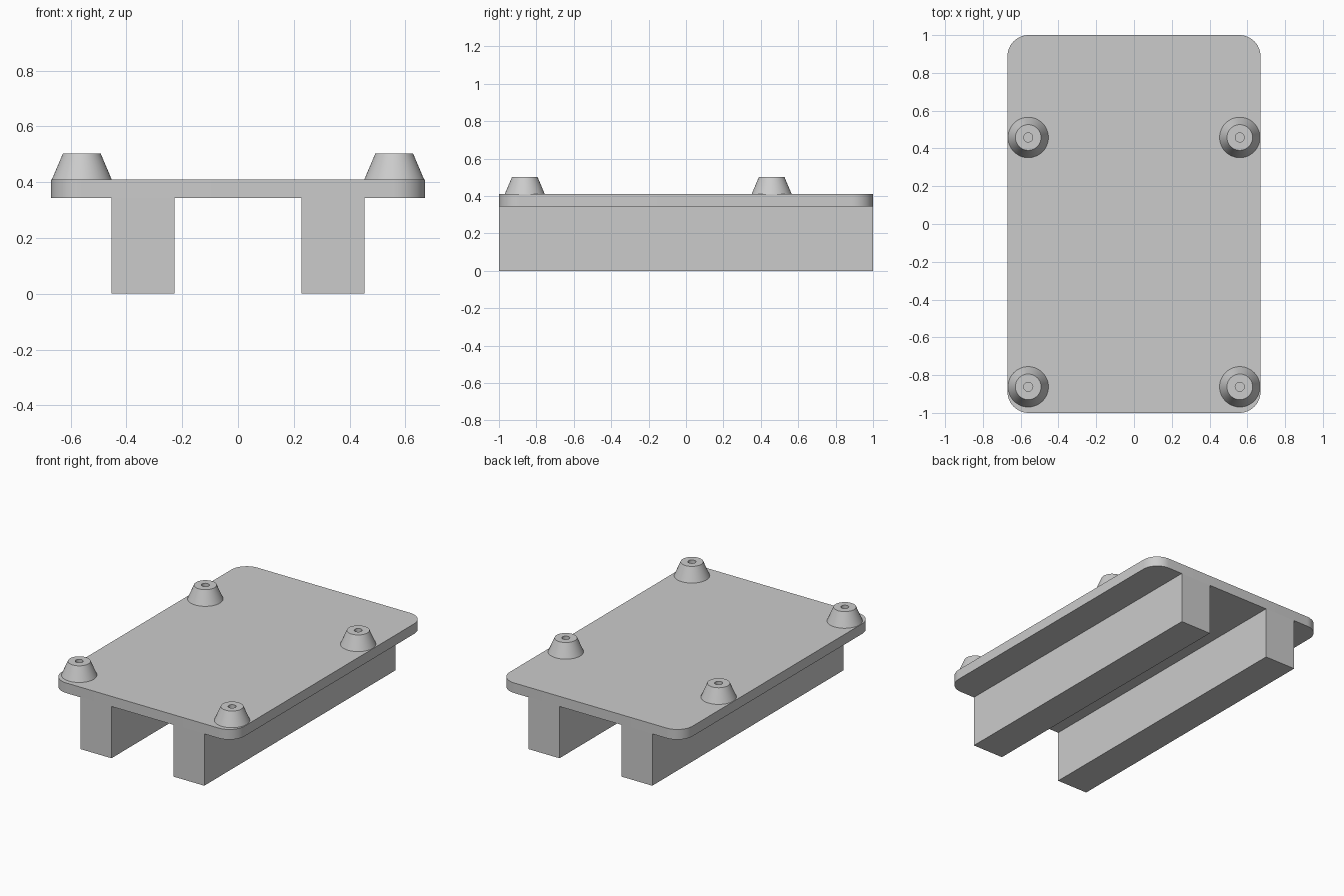
import bpy
import bmesh
import math
from mathutils import Matrix, Vector

if "Cube" in bpy.data.objects:
    bpy.data.objects.remove(bpy.data.objects["Cube"], do_unlink=True)

LEG_TOP, PLATE_TOP, POST_TOP = 0.343, 0.41, 0.502

grey = bpy.data.materials.new("plain grey")
grey.use_nodes = True
colour = (0.6, 0.6, 0.6, 1)
grey.diffuse_color = colour
grey.node_tree.nodes["Principled BSDF"].inputs["Base Color"].default_value = colour


def finish(name, bm, location=(0, 0, 0)):
    """Turn a bmesh into a shaded, coloured object."""
    bmesh.ops.recalc_face_normals(bm, faces=bm.faces[:])
    mesh = bpy.data.meshes.new(name)
    bm.to_mesh(mesh)
    bm.free()
    mesh.materials.append(grey)
    obj = bpy.data.objects.new(name, mesh)
    obj.location = location
    bpy.context.collection.objects.link(obj)
    bpy.ops.object.select_all(action='DESELECT')
    obj.select_set(True)
    bpy.context.view_layer.objects.active = obj
    bpy.ops.object.shade_smooth_by_angle(angle=math.radians(30))
    return obj


def box(low, high):
    bm = bmesh.new()
    low, high = Vector(low), Vector(high)
    matrix = Matrix.Translation((low + high) / 2) @ Matrix.Diagonal((*(high - low), 1))
    bmesh.ops.create_cube(bm, size=1, matrix=matrix)
    return bm


# Top plate with rounded corners
bm = box((-0.67, -1, LEG_TOP), (0.67, 1, PLATE_TOP))
uprights = [e for e in bm.edges if abs(e.verts[0].co.z - e.verts[1].co.z) > 0.01]
bmesh.ops.bevel(bm, geom=uprights, offset=0.112, segments=12, profile=0.5,
                affect='EDGES')
finish("top_plate", bm)

# Two full-length rails underneath
for side, sign in (("left", 1), ("right", -1)):
    x_low, x_high = sorted((sign * 0.227, sign * 0.453))
    finish(f"{side}_rail", box((x_low, -1, 0), (x_high, 1, LEG_TOP)))


def post(name, x, y):
    """Tapered mounting post with a blind screw hole, turned about z."""
    hole, top, base = 0.024, 0.068, 0.107
    height = POST_TOP - PLATE_TOP
    profile = [(0, 0.005), (hole, 0.005), (hole, height), (top, height), (base, 0)]
    bm = bmesh.new()
    points = [bm.verts.new((r, 0, z)) for r, z in profile]
    edges = [bm.edges.new(pair) for pair in zip(points, points[1:])]
    bmesh.ops.spin(bm, geom=points + edges, cent=(0, 0, 0), axis=(0, 0, 1),
                   angle=math.tau, steps=48)
    bmesh.ops.remove_doubles(bm, verts=bm.verts[:], dist=0.0005)
    finish(name, bm, (x, y, PLATE_TOP))


# Four posts, the rear pair set in from the back edge
for side, x in (("left", 0.56), ("right", -0.56)):
    for end, y in (("front", -0.862), ("rear", 0.458)):
        post(f"{end}_{side}_post", x, y)
